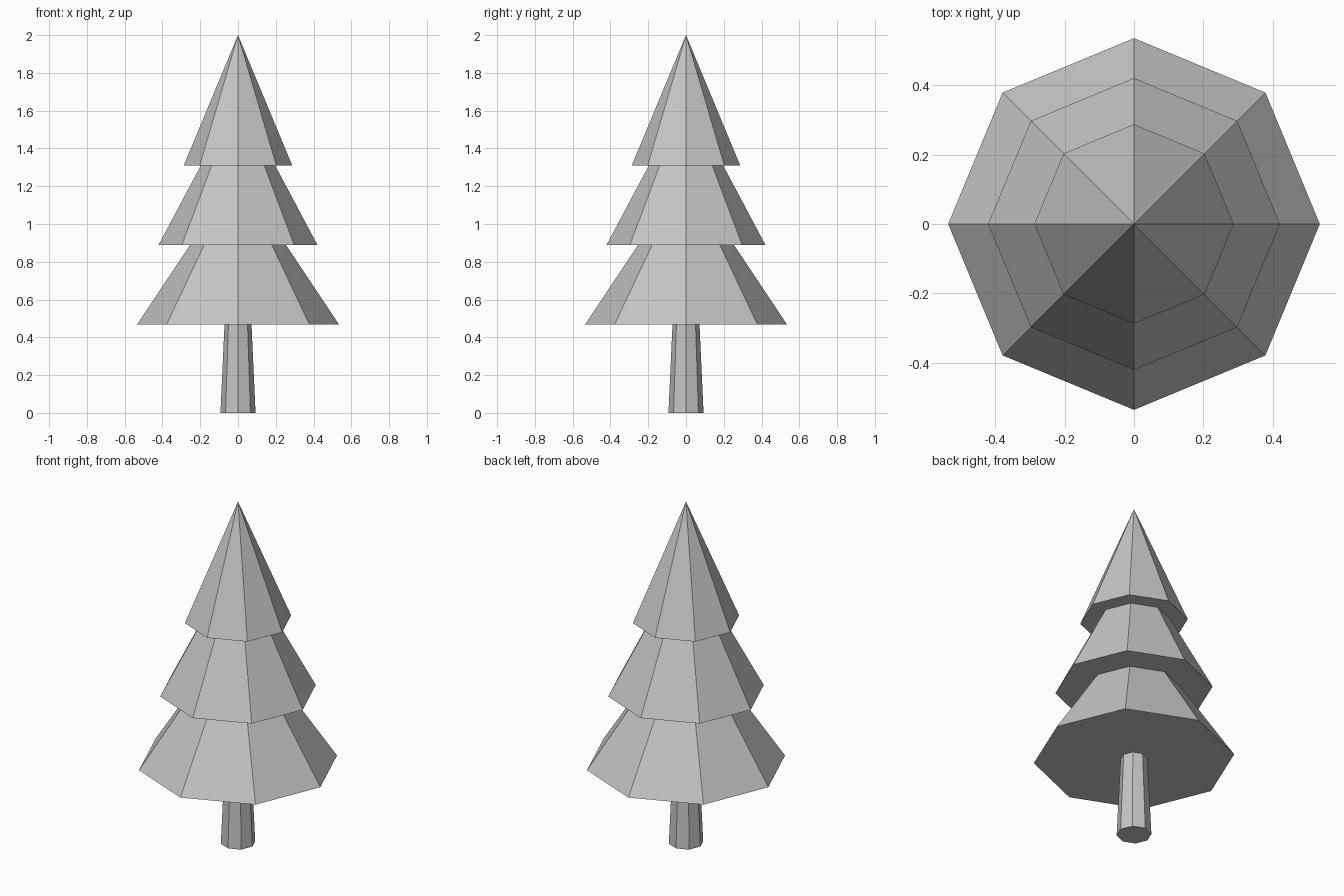
import bpy
import math

if "Cube" in bpy.data.objects:
    bpy.data.objects.remove(bpy.data.objects["Cube"])

SIDES = 8

grey = bpy.data.materials.new("plain_grey")
grey.diffuse_color = (0.56, 0.56, 0.56, 1.0)
grey.use_nodes = True
grey.node_tree.nodes["Principled BSDF"].inputs["Base Color"].default_value = grey.diffuse_color


def tapered(name, z0, z1, r0, r1):
    """Eight-sided taper with corners on the x and y axes."""
    bpy.ops.mesh.primitive_cone_add(
        vertices=SIDES, radius1=r0, radius2=r1, depth=z1 - z0,
        end_fill_type='NGON', location=(0, 0, (z0 + z1) / 2))
    part = bpy.context.object
    part.name = name
    part.data.materials.append(grey)
    return part


# Trunk, running slightly into the lowest branches
tapered("trunk", 0.0, 0.50, 0.093, 0.070)

# Three stacked branch tiers: base height, tip height, base radius
tiers = [
    ("lower_branches", 0.467, 1.27, 0.535),
    ("middle_branches", 0.89, 1.68, 0.42),
    ("top_branches", 1.31, 2.00, 0.287),
]
for name, base, tip, radius in tiers:
    tapered(name, base, tip, radius, 0.0)
